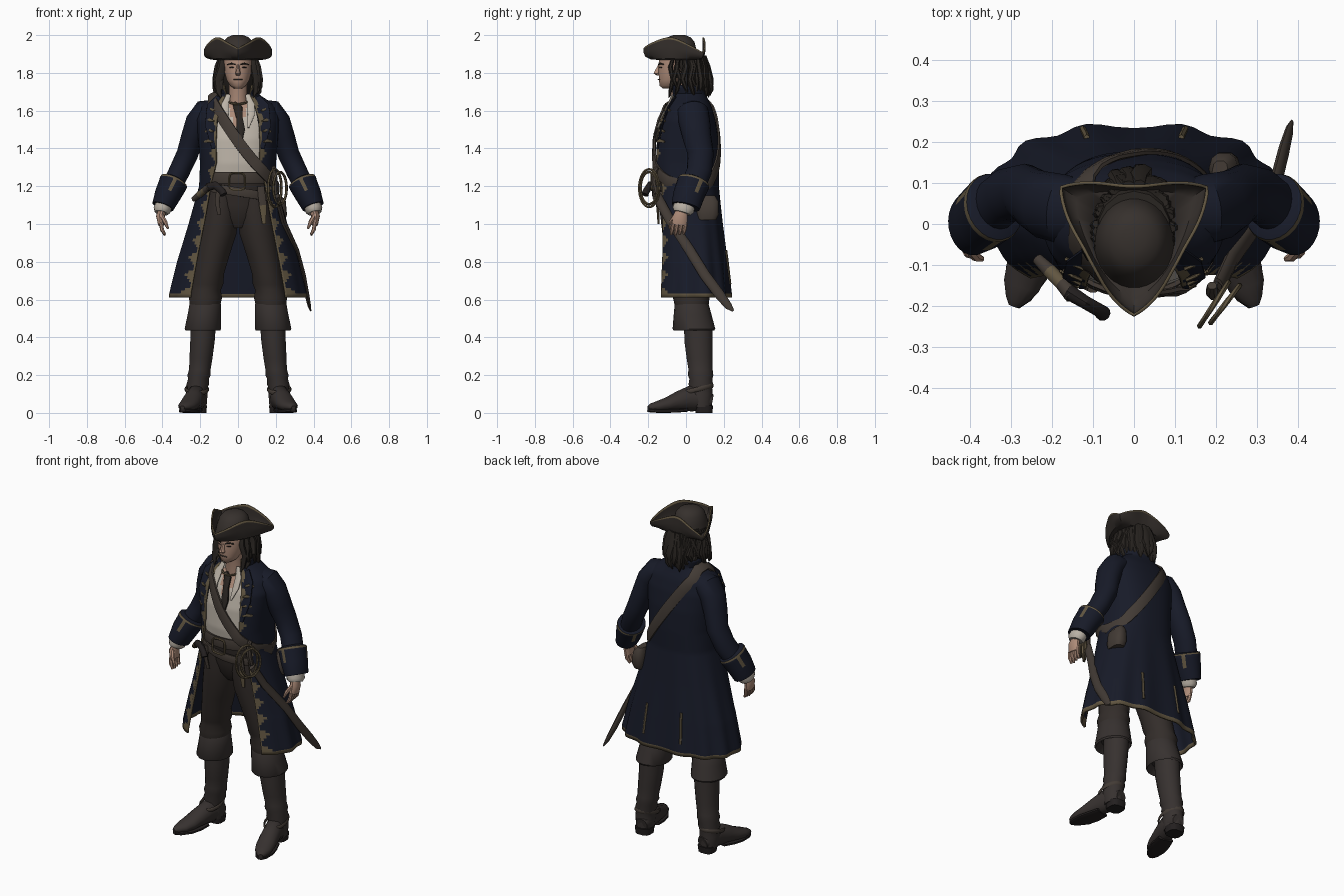
import bpy, bmesh, math, random
from mathutils import Vector as V

random.seed(4)
COLOURS = {
    "navy_cloth": (.0085, .0105, .021), "gold_trim": (.12, .092, .052), "trouser_cloth": (.033, .026, .023),
    "boot_leather": (.038, .031, .029), "belt_leather": (.056, .044, .036), "white_linen": (.50, .45, .385),
    "skin": (.42, .26, .19), "dark_hair": (.022, .018, .015), "hat_felt": (.037, .03, .026),
    "dark_sole": (.017, .014, .014)}
M = {}
for key, c in COLOURS.items():
    M[key] = bpy.data.materials.new(key)
    M[key].diffuse_color = (*c, 1)


def finish(name, bm, mats, thick=0):
    bmesh.ops.recalc_face_normals(bm, faces=bm.faces[:])
    me = bpy.data.meshes.new(name)
    bm.to_mesh(me)
    bm.free()
    for m in mats.split():
        me.materials.append(M[m])
    ob = bpy.data.objects.new(name, me)
    bpy.context.collection.objects.link(ob)
    if thick:
        mod = ob.modifiers.new("thickness", "SOLIDIFY")
        mod.thickness, mod.offset = thick, 0
    return ob


def grid(name, rows, mats, rule=None, wrap=True, closed=False, cap=True, thick=0):
    """Skin a list of point rows; rule(i, j, centre) picks the colour index."""
    bm = bmesh.new()
    vs = [[bm.verts.new(p) for p in r] for r in rows]
    n, m = len(rows), len(rows[0])
    for i in range(n if closed else n - 1):
        for j in range(m if wrap else m - 1):
            a, b, k = vs[i], vs[(i + 1) % n], (j + 1) % m
            f = bm.faces.new((a[j], a[k], b[k], b[j]))
            if rule:
                f.material_index = rule(i, j, f.calc_center_median())
    if cap and wrap and not closed:
        bm.faces.new(vs[0])
        bm.faces.new(vs[-1])
    return finish(name, bm, mats, thick)


def sweep(name, pts, mats, n=14, power=2, ref=(0, 1, 0), flat=False, closed=False, rule=None):
    """Elliptical sections (x, y, z, a, b) along a path; flat keeps them level."""
    rows, N = [], len(pts)
    for i, p in enumerate(pts):
        c = V(p[:3])
        if flat:
            s, u = V((1, 0, 0)), V((0, 1, 0))
        else:
            q0, q1 = (pts[i - 1], pts[(i + 1) % N]) if closed else (pts[max(i - 1, 0)], pts[min(i + 1, N - 1)])
            t = (V(q1[:3]) - V(q0[:3])).normalized()
            s = t.cross(ref(c) if callable(ref) else V(ref)).normalized()
            u = s.cross(t)
        row = []
        for j in range(n):
            w = 2 * math.pi * (j + .5) / n
            f = lambda v: math.copysign(abs(v) ** (2 / power), v)
            row.append(c + s * p[3] * f(math.cos(w)) + u * p[4] * f(math.sin(w)))
        rows.append(row)
    return grid(name, rows, mats, rule, closed=closed)


# Coat section table: height, half width, front y, back y, half opening
COAT = [(.63, .355, -.19, .235, .25), (.8, .315, -.178, .215, .22), (1.0, .255, -.165, .19, .18),
        (1.2, .2, -.16, .168, .145), (1.32, .195, -.173, .17, .115), (1.45, .205, -.165, .165, .115),
        (1.55, .215, -.138, .15, .11), (1.62, .195, -.101, .13, .09), (1.66, .14, -.077, .11, .075),
        (1.685, .1, -.073, .1, .06), (1.735, .11, -.092, .103, .072)]


def coat_at(z):
    z = min(max(z, COAT[0][0]), COAT[-1][0])
    for a, b in zip(COAT, COAT[1:]):
        if z <= b[0]:
            k = (z - a[0]) / (b[0] - a[0])
            return [p + (q - p) * k for p, q in zip(a[1:], b[1:])]


def roundness(z, front):
    return .8 + .2 * min(1, max(0, (1.25 - z) / .4)) if front else .8


def body_y(x, z, side):
    rx, yf, yb, _ = coat_at(z)
    e = roundness(z, side < 0)
    s = min(abs(x) / rx, .995) ** (1 / e)
    return (yf + yb) / 2 + side * (yb - yf) / 2 * (1 - s * s) ** (e / 2)


def section(z, t, inset=0, fold=0):
    rx, yf, yb, _ = coat_at(z)
    e = roundness(z, math.cos(t) > 0)
    f = lambda v: math.copysign(abs(v) ** e, v)
    k = 1 + fold * max(0, (1.2 - z) / .57) * math.cos(13 * t) * (1 - math.cos(t)) / 2
    return V(((rx - inset) * k * f(math.sin(t)), (yf + yb) / 2 - k * ((yb - yf) / 2 - inset) * f(math.cos(t)), z))


# Coat: open front, scalloped gold edging, pleated skirt
ends = [0, .006, .016, .028]
cols = ends + [.045 + .91 * i / 54 for i in range(55)] + [1 - e for e in reversed(ends)]
zs = [.62, .631] + [.631 + 1.104 * i / 72 for i in range(1, 73)]
rows = []
for z in zs:
    op, rx = coat_at(z)[3], coat_at(z)[0]
    t0 = math.asin(min(op / rx, .99) ** (1 / roundness(z, True)))
    rows.append([section(z, t0 + (2 * math.pi - 2 * t0) * c, fold=.035) + V((0, 0, min(0, z - .63))) for c in cols])


def coat_rule(i, j, c):
    e = min(j, len(cols) - 2 - j)
    reach = (3, 4, 3, 1, 1, 2)[i % 6]
    return int(i == 0 or e < 1 or e < reach)


grid("coat", rows, "navy_cloth gold_trim", coat_rule, wrap=False, thick=.012)
for s, side in ((-1, "right"), (1, "left")):
    sweep(side + "_rear_vent_trim", [(s * x, body_y(x, z, 1) + .008, z, .008, .01) for x, z in
          ((.125, .68), (.122, .74), (.118, .8), (.115, .86))], "gold_trim", n=6)

# Shirt with open neck, collar flaps, neck and cravat
srows = [[section(1.215 + .435 * i / 36, 2 * math.pi * j / 80, .017) for j in range(80)] for i in range(37)]
grid("shirt", srows, "white_linen skin",
     lambda i, j, c: int(c.y < 0 and c.z > 1.49 and abs(c.x) < (c.z - 1.48) * .38))
sweep("neck", [(0, -.02, 1.6, .06, .06), (0, -.03, 1.68, .05, .052), (0, -.045, 1.78, .05, .055)], "skin", flat=True)
for s, side in ((-1, "right"), (1, "left")):
    sweep(side + "_shirt_collar", [(s * x, body_y(x, z, -1) - .002, z, w, .007) for x, z, w in
          ((.05, 1.685, .012), (.068, 1.63, .022), (.07, 1.58, .02), (.055, 1.51, .005))], "white_linen", n=8)
    sweep(side + "_lapel", [(s * x, body_y(x, z, -1) - .008, z, w, .007) for x, z, w in
          ((.1, 1.67, .02), (.128, 1.62, .04), (.142, 1.52, .035), (.128, 1.4, .012))], "navy_cloth", n=8)
    for i in range(4):
        x, z = .145 + .004 * i, 1.6 - .055 * i
        sweep(f"{side}_lapel_braid_{i}", [(s * (x - .022), body_y(x - .022, z, -1) - .015, z, .004, .005),
              (s * x, body_y(x, z, -1) - .015, z + .006, .011, .005),
              (s * (x + .022), body_y(x + .022, z, -1) - .013, z, .005, .005)], "gold_trim", n=6)
sweep("cravat", [(x, body_y(x, z, -1) + .004, z, w, .013) for x, z, w in
      ((-.02, 1.64, .01), (0, 1.615, .025), (.008, 1.56, .018), (.015, 1.5, .024), (.018, 1.44, .006))], "dark_hair", n=8)
sweep("necklace", [(.065 * math.sin(t), -.043 - .064 * math.cos(t), 1.665 - .03 * math.cos(t), .006, .006)
      for t in [i * math.pi / 10 for i in range(20)]], "gold_trim", n=6, ref=(0, 0, 1), closed=True)

# Head, nose, mouth, brows and eyes
sweep("head", [(0, -.09, 1.718, .022, .035), (0, -.085, 1.732, .042, .055), (0, -.07, 1.76, .06, .074),
      (0, -.06, 1.80, .071, .086), (0, -.053, 1.85, .077, .093), (0, -.05, 1.9, .075, .09), (0, -.05, 1.94, .05, .06)],
      "skin", n=20, flat=True)
sweep("nose", [(0, -.138, 1.845, .008, .008), (0, -.15, 1.815, .011, .014), (0, -.155, 1.797, .016, .018),
      (0, -.145, 1.786, .01, .01)], "skin", n=8, flat=True)
sweep("mouth", [(-.022, -.138, 1.764, .003, .006), (0, -.144, 1.766, .003, .006), (.022, -.138, 1.764, .003, .006)],
      "belt_leather", n=6)
for s, side in ((-1, "right"), (1, "left")):
    sweep(side + "_brow", [(s * .014, -.144, 1.845, .004, .005), (s * .035, -.137, 1.85, .005, .005),
          (s * .055, -.118, 1.845, .003, .005)], "dark_hair", n=6)
    sweep(side + "_eye", [(s * .02, -.140, 1.829, .002, .004), (s * .031, -.135, 1.83, .004, .004),
          (s * .043, -.127, 1.829, .002, .004)], "dark_sole", n=6)

# Hair: a cap with loose wavy locks round sides and back
sweep("hair_base", [(0, .055, 1.69, .07, .05), (0, .045, 1.75, .095, .08), (0, .025, 1.84, .097, .092),
      (0, -.01, 1.9, .088, .09)], "dark_hair", flat=True)
for i in range(34):
    t = math.radians(64 + 232 * i / 33 + random.uniform(-5, 5))
    low, k, wave = random.uniform(1.665, 1.715), random.uniform(1.08, 1.24), random.uniform(-.14, .14)
    r = random.uniform(.018, .026)
    at = lambda q, z, w, dt=0: (.092 * q * math.sin(t + dt), -.012 - .116 * q * math.cos(t + dt), z, w, w * .7)
    sweep(f"hair_lock_{i}", [at(.95, 1.89, r * .6), at(1.08, 1.83, r, wave), at(k, 1.765, r, -wave * .5),
          at(k * 1.03, low + .03, r * .7, wave * .6), at(k * .97, low, .003, wave * 1.5)], "dark_hair", n=7)

# Three-cornered hat: domed crown and high folded brim with gold edge
sweep("hat_crown", [(0, -.045, 1.87, .098, .113), (0, -.043, 1.92, .09, .1), (0, -.04, 1.965, .078, .085),
      (0, -.038, 1.988, .058, .063), (0, -.035, 2.0, .028, .032)], "hat_felt", n=28, flat=True)
corners = [(-90, .192), (33.7, .215), (146.3, .215), (270, .192)]
brim = [[] for _ in range(6)]
for j in range(90):
    d = -90 + 4 * j
    k = max(i for i in range(3) if corners[i][0] <= d)
    (a, ra), (b, rb) = corners[k:k + 2]
    u = (d - a) / (b - a)
    q = math.sin(math.pi * u)
    w, h0 = (1 - q) ** 1.15, q ** .8
    R = .122 + (ra + (rb - ra) * u - .122) * w
    za, zb = ((1.93, 1.905), (1.905, 1.905), (1.905, 1.93))[k]
    low = za + (zb - za) * u
    top = low + (1.988 - low) * h0
    e = V((math.cos(math.radians(d)), math.sin(math.radians(d)), 0))
    for i, (f, h) in enumerate(((0, 0), (.6, .05), (.9, .3), (.98, .6), (1, .9), (1.0, 1))):
        brim[i].append(V((0, -.03, 1.872)) + e * (.1 + (R - .1) * f) + V((0, 0, (top - 1.872) * h)))
grid("hat_brim", brim, "hat_felt gold_trim", lambda i, j, c: int(i == 4), cap=False, thick=.008)

# Hips, tucked behind the tops of the legs
sweep("trouser_hips", [(0, -.01, .98, .06, .07), (0, -.015, 1.03, .13, .1), (0, -.02, 1.1, .17, .115),
      (0, -.03, 1.25, .175, .132)], "trouser_cloth", n=28, flat=True)

for s, side in ((-1, "right"), (1, "left")):
    X = lambda pts: [(s * p[0], *p[1:]) for p in pts]
    # Sleeve, cuff, ruffle and hand
    sweep(side + "_sleeve", X([(.12, .03, 1.60, .06, .075), (.175, .036, 1.59, .07, .085), (.214, .045, 1.54, .065, .083),
          (.241, .058, 1.46, .061, .076), (.268, .078, 1.37, .058, .069), (.31, .07, 1.28, .056, .067),
          (.355, .033, 1.19, .055, .066)]), "navy_cloth", n=18)
    sweep(side + "_cuff", X([(.335, .045, 1.234, .055, .06), (.339, .042, 1.226, .075, .084), (.343, .039, 1.217, .077, .087),
          (.348, .035, 1.205, .075, .086), (.372, .015, 1.155, .07, .083), (.395, 0, 1.10, .06, .078),
          (.398, -.002, 1.092, .058, .076)]), "navy_cloth gold_trim", n=24,
          rule=lambda i, j, c: int(i == 1 or (i in (2, 3) and j % 8 == 1)))
    sweep(side + "_ruffle", X([(.385, -.002, 1.12, .045, .055), (.402, -.015, 1.075, .047, .058),
          (.406, -.02, 1.058, .036, .045)]), "white_linen", n=14)
    sweep(side + "_palm", X([(.4, -.02, 1.08, .022, .03), (.41, -.03, 1.04, .024, .04), (.405, -.035, .995, .018, .042)]),
          "skin", n=12)
    for i in range(4):
        y = -.067 + .022 * i
        sweep(f"{side}_finger_{i}", X([(.407, y, 1.005, .011, .011), (.402, y - .006, .97, .011, .011),
              (.387, y - .012, .94 + .004 * abs(i - 1), .006, .007)]), "skin", n=7)
    sweep(side + "_thumb", X([(.405, -.055, 1.045, .013, .013), (.385, -.08, 1.01, .012, .012), (.37, -.085, .975, .006, .007)]),
          "skin", n=7)
    # Trouser leg, with bunched knee
    sweep(side + "_trouser_leg", X([(.085, -.025, 1.18, .088, .115), (.092, -.02, 1.06, .092, .118), (.105, -.01, .95, .099, .115),
          (.13, 0, .84, .088, .105), (.152, .01, .74, .08, .095), (.16, .02, .68, .083, .092), (.168, .025, .65, .078, .088),
          (.172, .028, .61, .089, .097), (.175, .03, .56, .08, .088)]), "trouser_cloth", n=18, flat=True)
    # Boot: turned-down top, wrinkled shaft, foot, heel and sole
    sweep(side + "_boot_top", X([(.172, .03, .592, .075, .082), (.173, .03, .575, .085, .09), (.178, .035, .52, .09, .1),
          (.186, .042, .445, .098, .113), (.186, .042, .435, .092, .107), (.183, .05, .47, .07, .08)]),
          "boot_leather", n=18, flat=True)
    sweep(side + "_boot_shaft", X([(.183, .065, .48, .068, .077), (.188, .066, .38, .066, .076), (.196, .072, .29, .062, .07),
          (.202, .077, .23, .058, .065), (.206, .077, .2, .063, .069), (.209, .079, .18, .056, .062),
          (.213, .078, .15, .061, .066), (.215, .08, .13, .053, .06), (.217, .077, .1, .057, .065),
          (.216, .082, .03, .05, .055)]), "boot_leather", n=16, flat=True)
    sweep(side + "_boot_foot", X([(.207, .135, .06, .035, .04), (.212, .1, .068, .05, .055), (.223, .03, .078, .052, .07),
          (.24, -.04, .062, .054, .052), (.257, -.1, .045, .054, .037), (.274, -.15, .035, .046, .028),
          (.288, -.185, .03, .026, .02), (.294, -.2, .028, .012, .01)]), "boot_leather", n=14, ref=(0, 0, 1))
    sweep(side + "_sole", X([(.23, .0, .016, .045, .01), (.245, -.06, .011, .053, .01), (.262, -.12, .01, .053, .01),
          (.282, -.175, .011, .034, .01), (.292, -.2, .014, .014, .009)]), "dark_sole", n=12, power=4, ref=(0, 0, 1))
    sweep(side + "_heel", X([(.213, .095, 0, .046, .045), (.213, .095, .04, .05, .05)]), "dark_sole", n=12, power=3, flat=True)
    sweep(side + "_boot_strap", [(s * .218 + .06 * math.cos(t), .06 + .082 * math.sin(t), .125 + .02 * math.sin(t), .005, .012)
          for t in [i * math.pi / 8 for i in range(16)]], "belt_leather", n=6, ref=(0, 0, 1), closed=True)

# Waist belts with buckle, tabs and hanging strap
ring = [i * math.pi / 16 for i in range(32)]
for name, z, tilt, h, grow in (("waist_belt", 1.245, 0, .032, 0), ("hip_belt", 1.17, -.03, .024, .004)):
    sweep(name, [((.182 + grow) * math.sin(t), -.03 - (.139 + grow) * math.cos(t), z + tilt * math.sin(t), .008, h)
          for t in ring], "belt_leather", n=8, power=4, ref=(0, 0, 1), closed=True)
sweep("belt_buckle", [(-.005 + .042 * math.copysign(abs(math.cos(t)) ** .5, math.cos(t)), -.181,
      1.225 + .045 * math.copysign(abs(math.sin(t)) ** .5, math.sin(t)), .006, .006) for t in ring],
      "gold_trim", n=6, closed=True)
sweep("belt_tab", [(.12, -.155, 1.2, .02, .008), (.132, -.15, 1.1, .022, .008), (.138, -.145, 1.0, .01, .006)],
      "belt_leather gold_trim", n=8, rule=lambda i, j, c: i)
sweep("hanging_strap", [(-.1, -.16, 1.2, .014, .008), (-.11, -.155, 1.12, .014, .008), (-.1, -.145, 1.05, .01, .006)],
      "belt_leather", n=8)

# Baldric from right shoulder to left hip, front and back
f_pts = [(-.135 + .315 * k, 1.645 - .415 * k - .03 * math.sin(math.pi * k)) for k in [i / 14 for i in range(15)]]
b_pts = [(.18 - .3 * k, 1.2 + .44 * k) for k in [i / 14 for i in range(15)]]
strap = [(x, body_y(x, z, -1) - (.012 if abs(x) > .1 else .002), z, .031, .009) for x, z in f_pts]
strap += [(.212, .02, 1.19, .031, .009)] + [(x, body_y(x, z, 1) + .01, z, .031, .008) for x, z in b_pts]
strap += [(-.125, .06, 1.685, .031, .009), (-.13, 0, 1.69, .031, .009)]
sweep("baldric", strap, "belt_leather", n=8, power=3, closed=True,
      ref=lambda c: V((c.x * .6, c.y - .01, max(0, c.z - 1.6) * 1.5)))

# Hip pouch at the back left
sweep("hip_pouch", [(.222, .11, 1.02, .03, .05), (.222, .115, 1.05, .038, .06), (.218, .115, 1.12, .036, .058),
      (.21, .11, 1.15, .02, .045)], "belt_leather", n=12, power=3, flat=True)

# Sword: curved scabbard over the skirt, grip and looped guard
sweep("scabbard", [(.205, -.155, 1.15, .014, .026), (.238, -.085, 1.02, .014, .026), (.31, .02, .86, .014, .027),
      (.345, .1, .73, .014, .028), (.364, .175, .63, .013, .027), (.378, .225, .565, .009, .02), (.385, .25, .54, .003, .006)],
      "belt_leather", n=10)
sweep("sword_grip", [(.2, -.155, 1.16, .015, .015), (.195, -.17, 1.22, .017, .017), (.19, -.165, 1.28, .016, .016),
      (.19, -.15, 1.3, .012, .012)], "belt_leather", n=8)
for name, x, k in (("guard_loop", .195, 1), ("guard_side_loop", .222, .85)):
    sweep(name, [(x + .035 * math.cos(t), -.195 + .053 * k * math.cos(t), 1.19 + .1 * k * math.sin(t), .007, .007)
          for t in ring], "gold_trim", n=6, ref=(1, 0, 0), closed=True)

# Pistol tucked in the belt at the right front
sweep("pistol_barrel", [(-.235, -.085, 1.13, .014, .014), (-.205, -.115, 1.155, .018, .018), (-.175, -.145, 1.18, .018, .018),
      (-.15, -.175, 1.2, .02, .02)], "belt_leather gold_trim", n=10, ref=(0, 0, 1), rule=lambda i, j, c: int(i == 1))
sweep("pistol_grip", [(-.16, -.165, 1.195, .02, .022), (-.12, -.19, 1.205, .017, .022), (-.085, -.21, 1.175, .017, .02),
      (-.075, -.218, 1.155, .019, .02)], "dark_sole", n=10, ref=(0, 0, 1))

# Smooth shading with sharp creases kept
bpy.ops.object.select_all(action="DESELECT")
for ob in bpy.context.scene.objects:
    ob.select_set(True)
    bpy.context.view_layer.objects.active = ob
bpy.ops.object.shade_smooth_by_angle(angle=math.radians(40))
